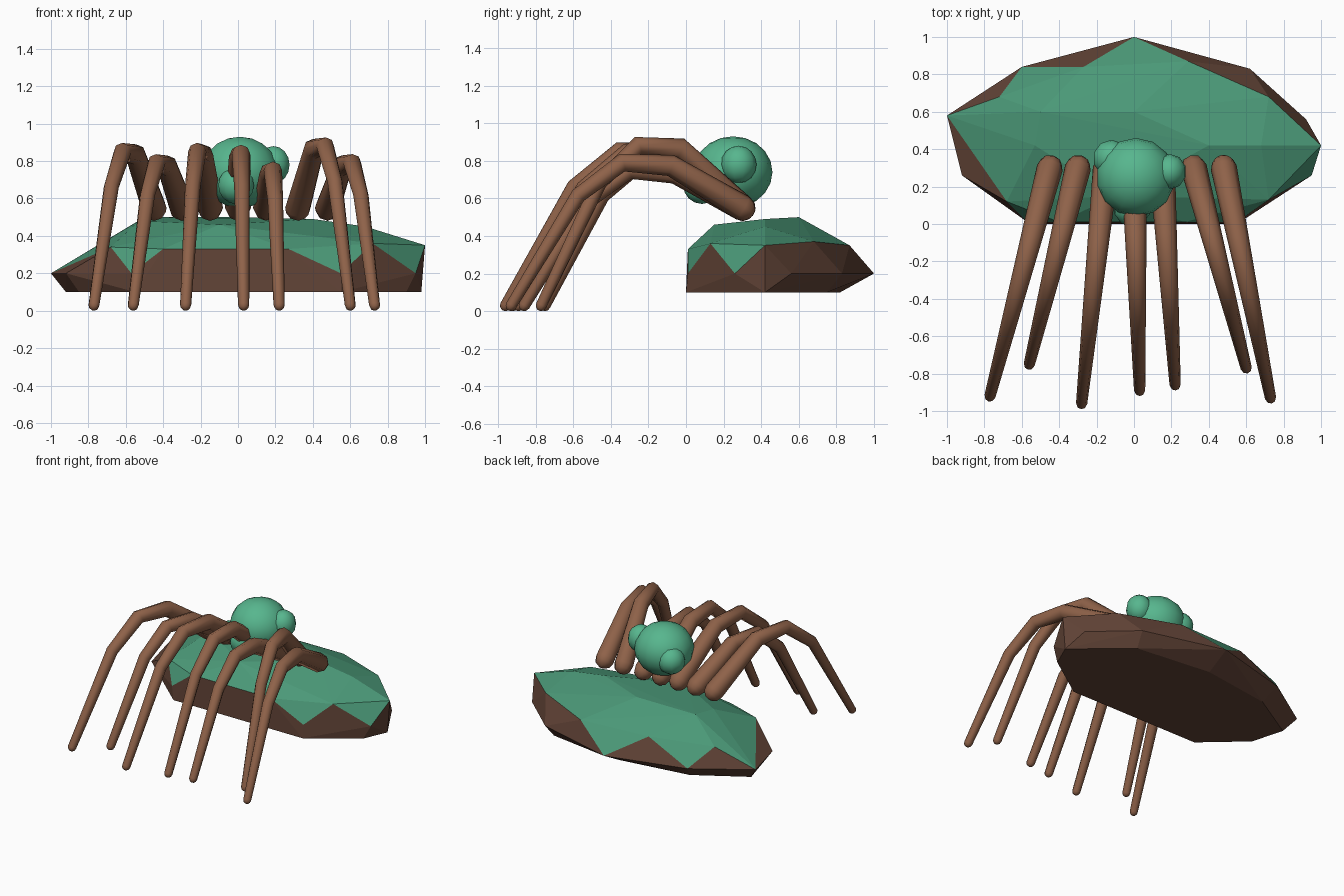
import bpy, bmesh, math
from mathutils import Vector

if "Cube" in bpy.data.objects:
    bpy.data.objects.remove(bpy.data.objects["Cube"])


def srgb(r, g, b):
    return tuple(((c / 255 + 0.055) / 1.055) ** 2.4 for c in (r, g, b)) + (1.0,)


def material(name, rgb):
    m = bpy.data.materials.new(name)
    m.diffuse_color = srgb(*rgb)
    m.use_nodes = True
    m.node_tree.nodes["Principled BSDF"].inputs["Base Color"].default_value = m.diffuse_color
    return m


MOSS = material("moss green", (75, 153, 120))
EARTH = material("dark earth brown", (97, 67, 54))
BARK = material("bark brown", (143, 98, 73))
LEAF = material("leaf green", (87, 182, 142))


# Faceted mound: rings of points wrapped in a convex skin
def mound():
    bottom = [(0, .82), (-.55, .74), (-.92, .52), (-.85, .27), (-.55, 0),
              (.55, 0), (.9, .24), (.98, .42), (.6, .75)]
    low = [(0, 1), (-.6, .84), (-1, .58), (-.92, .26), (-.57, .01),
           (.55, .01), (.95, .26), (.92, .56), (.62, .83)]
    upper = [(.29, .87, .35), (-.27, .84, .36), (-.72, .68, .34), (-.68, .12, .34),
             (-.4, .01, .33), (.27, .01, .33), (.72, .13, .36), (1, .42, .35), (.72, .68, .37)]
    top = [(-.5, .6, .5), (-.53, .42, .48), (.4, .42, .49), (.68, .42, .45),
           (-.1, .15, .46), (0, .6, .5)]
    pts = [(x, y, .1) for x, y in bottom] + [(x, y, .2) for x, y in low] + upper + top
    bm = bmesh.new()
    for p in pts:
        bm.verts.new(p)
    bmesh.ops.convex_hull(bm, input=bm.verts[:])
    loose = [v for v in bm.verts if not v.link_faces]
    bmesh.ops.delete(bm, geom=loose, context='VERTS')
    bmesh.ops.recalc_face_normals(bm, faces=bm.faces[:])
    # Earth below and on the bare flanks, moss above
    for f in bm.faces:
        c = f.calc_center_median()
        lows = sum(v.co.z < .25 for v in f.verts)
        bare = (c.x > .35 and c.y > .5) or (abs(c.x) < .42 and c.y < .05)
        f.material_index = 1 if lows >= 2 or (lows == 1 and bare) else 0
    me = bpy.data.meshes.new("mound")
    bm.to_mesh(me)
    bm.free()
    me.materials.append(MOSS)
    me.materials.append(EARTH)
    bpy.context.collection.objects.link(bpy.data.objects.new("mound", me))


# Tapered bent leg with rounded ends
def leg(name, base_x, foot_x, foot_y, peak):
    base, foot = Vector((base_x, .3, .55)), Vector((foot_x, foot_y, .03))
    heights = [(0, .55), (.31, peak - .015), (.52, peak), (.71, .03 + (peak - .03) * .77), (1, .03)]
    path = []
    for t, z in heights:
        p = base.lerp(foot, t)
        p.z = z
        path.append((p, .07 - .04 * t))

    def cap(end, inner):
        p, r = end
        d = (p - inner[0]).normalized()
        return [(p + d * r * math.sin(a), max(r * math.cos(a), .001))
                for a in (math.radians(35), math.radians(65), math.radians(90))]

    path = cap(path[0], path[1])[::-1] + path + cap(path[-1], path[-2])
    cu = bpy.data.curves.new(name, 'CURVE')
    cu.dimensions = '3D'
    cu.bevel_depth = 1
    cu.bevel_resolution = 2
    cu.twist_mode = 'Z_UP'
    sp = cu.splines.new('POLY')
    sp.points.add(len(path) - 1)
    for q, (p, r) in zip(sp.points, path):
        q.co = (*p, 1)
        q.radius = r
    cu.materials.append(BARK)
    ob = bpy.data.objects.new(name, cu)
    bpy.context.collection.objects.link(ob)
    bpy.ops.object.select_all(action='DESELECT')
    ob.select_set(True)
    bpy.context.view_layer.objects.active = ob
    bpy.ops.object.convert(target='MESH')
    bpy.ops.object.shade_smooth_by_angle(angle=math.radians(60))


# Smooth round lumps
def ball(name, loc, size, seg, rings):
    bpy.ops.mesh.primitive_uv_sphere_add(segments=seg, ring_count=rings, radius=1, location=loc)
    ob = bpy.context.object
    ob.name = name
    ob.scale = size
    ob.data.materials.append(LEAF)
    bpy.ops.object.shade_smooth()


mound()

LEGS = [(-.45, -.77, -.92, .85), (-.3, -.56, -.75, .79), (-.15, -.28, -.96, .85),
        (0, .03, -.89, .84), (.15, .22, -.86, .75), (.32, .6, -.77, .88), (.48, .73, -.93, .79)]
for i, spec in enumerate(LEGS):
    leg(f"leg_{i + 1}", *spec)

ball("head", (.01, .25, .74), (.21, .21, .19), 14, 10)
ball("head_bump_right", (.19, .28, .78), (.09, .095, .1), 10, 8)
ball("head_bump_left", (-.12, .35, .72), (.1, .1, .1), 10, 8)
ball("head_bump_front", (-.01, .085, .67), (.1, .1, .1), 10, 8)
